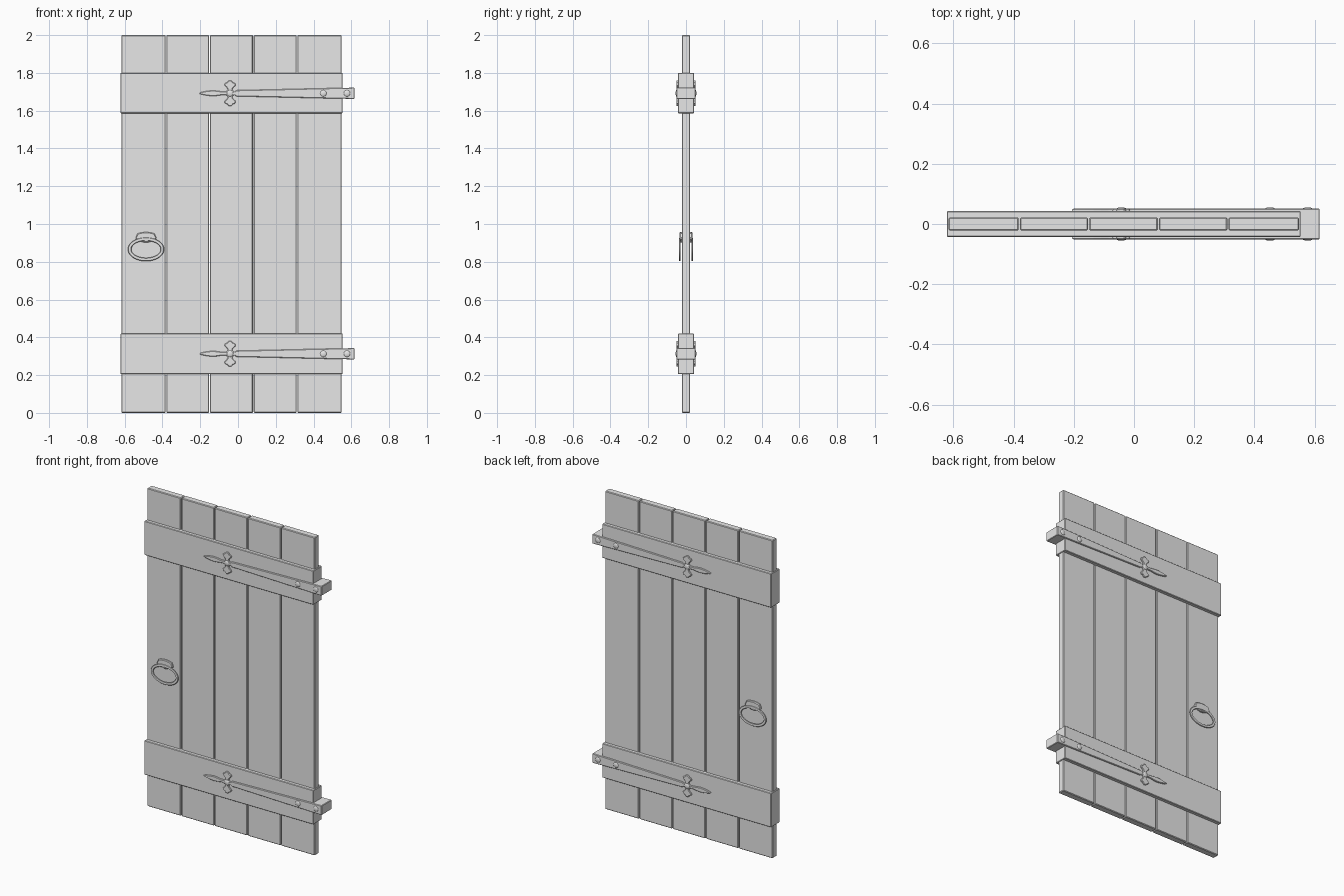
import bpy, bmesh, math

if "Cube" in bpy.data.objects:
    bpy.data.objects.remove(bpy.data.objects["Cube"])

grey = bpy.data.materials.new("plain_grey")
grey.diffuse_color = (0.8, 0.8, 0.8, 1)
grey.use_nodes = True
grey.node_tree.nodes["Principled BSDF"].inputs["Base Color"].default_value = grey.diffuse_color


def finish(bm, name, bevel=0.0, smooth=False, segments=1):
    bmesh.ops.recalc_face_normals(bm, faces=bm.faces)
    mesh = bpy.data.meshes.new(name)
    bm.to_mesh(mesh)
    bm.free()
    mesh.materials.append(grey)
    ob = bpy.data.objects.new(name, mesh)
    bpy.context.collection.objects.link(ob)
    if bevel:
        mod = ob.modifiers.new("soft_edges", 'BEVEL')
        mod.width, mod.segments = bevel, segments
        mod.limit_method, mod.angle_limit = 'ANGLE', math.radians(50)
    if smooth:
        bpy.ops.object.select_all(action='DESELECT')
        ob.select_set(True)
        bpy.context.view_layer.objects.active = ob
        bpy.ops.object.shade_smooth_by_angle(angle=math.radians(40))
    return ob


def box(name, x0, x1, y, z0, z1, bevel):
    bm = bmesh.new()
    bmesh.ops.create_cube(bm, size=1)
    for v in bm.verts:
        v.co.x = x0 if v.co.x < 0 else x1
        v.co.y = math.copysign(y, v.co.y)
        v.co.z = z0 if v.co.z < 0 else z1
    return finish(bm, name, bevel)


def prism(name, outline, y0, y1, bevel):
    """Extrude an x-z outline between two depths."""
    bm = bmesh.new()
    face = bm.faces.new([bm.verts.new((x, y0, z)) for x, z in outline])
    ext = bmesh.ops.extrude_face_region(bm, geom=[face])
    for v in ext["geom"]:
        if isinstance(v, bmesh.types.BMVert):
            v.co.y = y1
    return finish(bm, name, bevel)


# Upright planks
seams = [-0.619, -0.381, -0.151, 0.081, 0.312, 0.551]
for i in range(5):
    box(f"plank_{i + 1}", seams[i] + 0.002, seams[i + 1] - 0.002,
        0.0215, 0, 2, 0.004)

# Strap outline: leaf tip, rounded lobe, tapered bar
leaf = [(-0.208, 0.0), (-0.195, 0.006), (-0.165, 0.012), (-0.135, 0.015),
        (-0.11, 0.013), (-0.085, 0.009), (-0.066, 0.009)]
lobe = [(-0.056, 0.014), (-0.054, 0.022), (-0.060, 0.031), (-0.070, 0.040),
        (-0.072, 0.049), (-0.066, 0.055), (-0.058, 0.057), (-0.053, 0.064),
        (-0.047, 0.068)]
centre = -0.042
lobe += [(2 * centre - x, z) for x, z in reversed(lobe)]
upper = leaf + lobe + [(-0.018, 0.009), (-0.008, 0.016), (0.617, 0.030)]
outline = upper + [(x, -z) for x, z in reversed(upper[1:])]

for level, zc, z0, z1 in (("lower", 0.313, 0.205, 0.42),
                          ("upper", 1.692, 1.586, 1.80)):
    box(f"{level}_cross_board", -0.622, 0.554, 0.043, z0, z1, 0.003)
    prism(f"{level}_hinge_strap", [(x, z + zc) for x, z in outline],
          -0.051, 0.051, 0.003)
    # Domed rivets on both faces
    bm = bmesh.new()
    for x in (centre, 0.452, 0.577):
        for side in (-1, 1):
            new = bmesh.ops.create_uvsphere(bm, u_segments=12, v_segments=8,
                                            radius=1)["verts"]
            for v in new:
                a, b, c = v.co
                v.co = (x + a * 0.018, side * 0.049 + c * 0.0065,
                        zc + b * 0.018)
    finish(bm, f"{level}_rivets", smooth=True)

# Ring pulls and their curved mounts, one on each face
hx, hz = -0.487, 0.866
for label, side in (("front", -1), ("back", 1)):
    bm = bmesh.new()
    n, m = 40, 8
    grid = []
    for i in range(n):
        a = 2 * math.pi * i / n
        row = []
        for j in range(m):
            b = 2 * math.pi * j / m
            off = 0.009 * math.cos(b)
            row.append(bm.verts.new((hx + (0.087 + off) * math.cos(a),
                                     side * 0.033 + 0.005 * math.sin(b),
                                     hz + (0.054 + off) * math.sin(a))))
        grid.append(row)
    for i in range(n):
        for j in range(m):
            k, l = (i + 1) % n, (j + 1) % m
            bm.faces.new((grid[i][j], grid[k][j], grid[k][l], grid[i][l]))
    finish(bm, f"{label}_ring", smooth=True)

    ts = [-1 + i / 5 for i in range(11)]
    shape = [(hx + 0.045 * t, 0.957 - 0.008 * t * t) for t in ts]
    shape += [(hx - 0.056 * t, 0.902 + 0.022 * t * t) for t in ts]
    prism(f"{label}_ring_mount", shape, side * 0.015, side * 0.034, 0.004)
